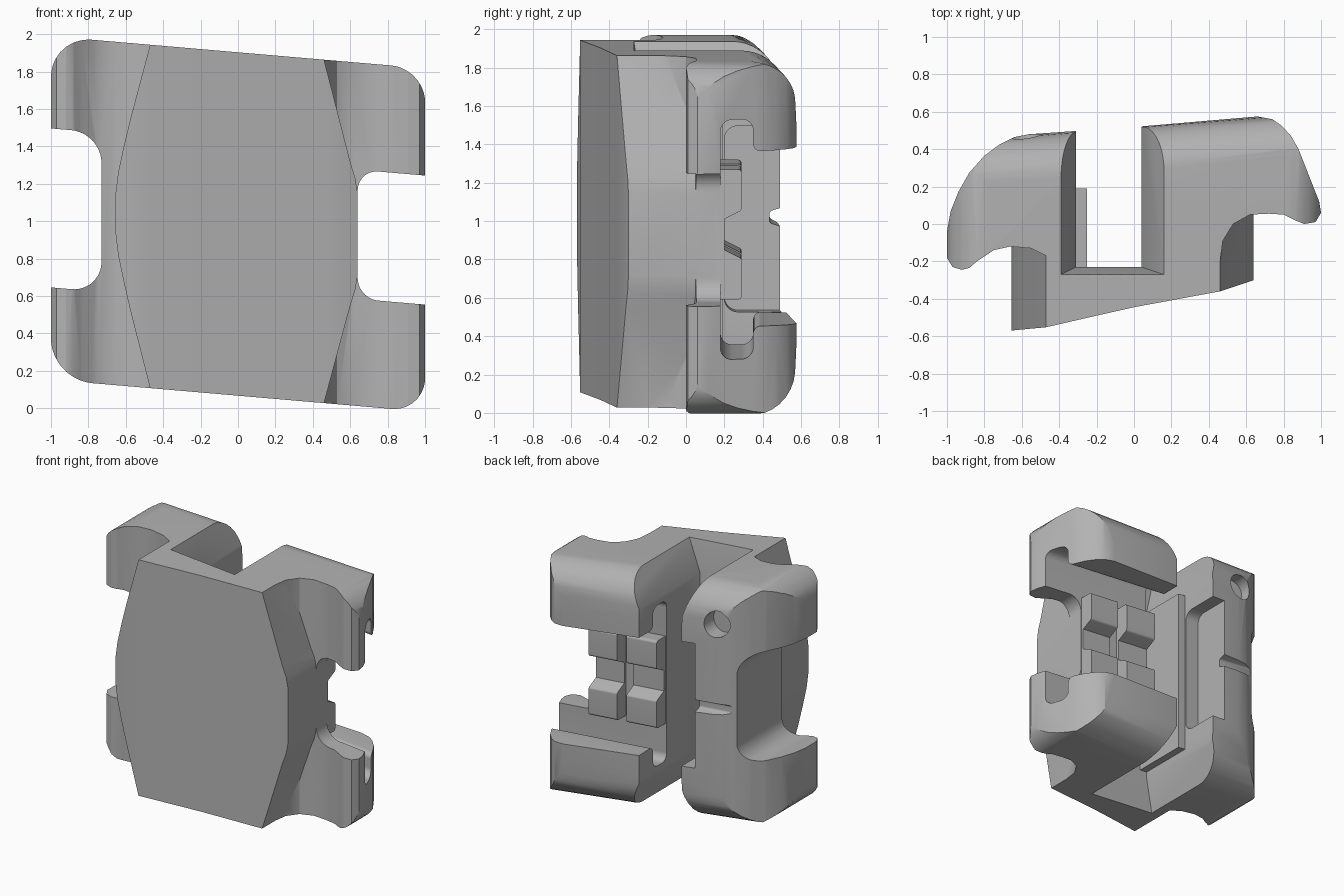
import bpy, bmesh, math
from mathutils import Vector, Matrix

if "Cube" in bpy.data.objects:
    bpy.data.objects.remove(bpy.data.objects["Cube"], do_unlink=True)

MID, HALF = 0.985, 0.918      # vertical centre and half height before the slant
LOW, TOP = MID - HALF, MID + HALF
SLANT = -0.086                # the whole part leans along x

steel = bpy.data.materials.new("brushed_grey")
steel.use_nodes = True
steel.diffuse_color = (0.45, 0.45, 0.45, 1)
steel.node_tree.nodes["Principled BSDF"].inputs["Base Color"].default_value = (0.45, 0.45, 0.45, 1)


def finish(name, bm):
    bmesh.ops.recalc_face_normals(bm, faces=bm.faces)
    mesh = bpy.data.meshes.new(name)
    bm.to_mesh(mesh)
    bm.free()
    mesh.materials.append(steel)
    obj = bpy.data.objects.new(name, mesh)
    bpy.context.collection.objects.link(obj)
    return obj


def rounded(points, steps=9):
    """Fillet each (a, b, radius) corner; plain (a, b) corners stay sharp."""
    out = []
    for i, p in enumerate(points):
        c = Vector(p[:2])
        if len(p) == 2:
            out.append(c)
            continue
        u = (Vector(points[i - 1][:2]) - c).normalized()
        v = (Vector(points[(i + 1) % len(points)][:2]) - c).normalized()
        half = u.angle(v) / 2
        centre = c + (u + v).normalized() * (p[2] / math.sin(half))
        reach = p[2] / math.tan(half)
        a, b = c + u * reach - centre, c + v * reach - centre
        for k in range(steps + 1):
            out.append(centre + a.lerp(b, k / steps).normalized() * p[2])
    return out


def loft(name, sections):
    bm = bmesh.new()
    rings = [[bm.verts.new(p) for p in ring] for ring in sections]
    n = len(rings[0])
    for r, s in zip(rings, rings[1:]):
        for i in range(n):
            bm.faces.new((r[i], r[(i + 1) % n], s[(i + 1) % n], s[i]))
    bm.faces.new(rings[0])
    bm.faces.new(rings[-1])
    return finish(name, bm)


def prism(name, points, axis, lo, hi, skew=0):
    place = {"x": lambda p, h: (h, p[0] + skew * h, p[1]),
             "y": lambda p, h: (p[0], h, p[1]),
             "z": lambda p, h: (p[0], p[1], h)}[axis]
    pts = rounded(points)
    return loft(name, [[place(p, h) for p in pts] for h in (lo, hi)])


def box(name, x, y, z):
    return prism(name, [(x[0], y[0]), (x[1], y[0]), (x[1], y[1]), (x[0], y[1])], "z", *z)


def combine(obj, operation, other):
    mod = obj.modifiers.new("cut", "BOOLEAN")
    mod.operation, mod.solver, mod.object = operation, "EXACT", other
    bpy.context.view_layer.objects.active = obj
    bpy.ops.object.modifier_apply(modifier=mod.name)
    bpy.data.objects.remove(other, do_unlink=True)


def mirrored(half):
    """Complete an outline given from its lower half, mirrored about MID."""
    return half + [(p[0], 2 * MID - p[1], *p[2:]) for p in reversed(half)]


# Wings: plan outline with hooked tips
left_hook = [(-0.4, -0.25), (-0.47, -0.17), (-0.55, -0.13), (-0.66, -0.12), (-0.75, -0.14),
             (-0.84, -0.2), (-0.88, -0.235), (-0.92, -0.245), (-0.97, -0.23), (-1, -0.18),
             (-1, -0.04), (-0.98, 0.07), (-0.94, 0.17), (-0.88, 0.275), (-0.8, 0.365),
             (-0.72, 0.425), (-0.64, 0.465), (-0.56, 0.48)]
right_hook = [(0.04, 0.522), (0.66, 0.575), (0.74, 0.56), (0.79, 0.525), (0.84, 0.47),
              (0.88, 0.4), (0.99, 0.12), (1, 0.06), (0.97, 0.01), (0.91, 0), (0.86, 0.02),
              (0.8, 0.05), (0.72, 0.055), (0.62, 0.05), (0.53, 0), (0.475, -0.09),
              (0.46, -0.2), (0.4, -0.25)]
body = prism("bracket_body", left_hook + right_hook, "z", LOW - 0.1, TOP + 0.1)

# Wings: front outline with rounded corners and a notch on each side
right_edge = [(1, LOW, 0.18), (1, 0.64), (0.64, 0.64, 0.11)]
left_edge = [(-1, LOW, 0.22), (-1, 0.56), (-0.73, 0.56, 0.16)]
front_outline = mirrored(right_edge) + list(reversed(mirrored(left_edge)))
combine(body, "INTERSECT", prism("front_outline", front_outline, "y", -1, 1))

# Wings: side outline, rounded at the back
side_outline = mirrored([(-1, LOW), (0.5, LOW, 0.24), (0.535, MID - 0.4)])
combine(body, "INTERSECT", prism("side_outline", side_outline, "x", -1.2, 1.2, 0.08))

# Barrel-shaped base pad with a sloping front
left_pad = [(-0.47, LOW), (-0.575, 0.47), (-0.61, 0.62), (-0.64, 0.76), (-0.655, 0.88)]
right_pad = [(0.46, LOW), (0.6, 0.6), (0.628, 0.69), (0.64, 0.77)]
pad = prism("base_pad", mirrored(right_pad) + list(reversed(mirrored(left_pad))), "y", -1, 0.15)
slope = [(-0.8, -0.585), (-0.66, -0.57), (-0.47, -0.552), (-0.2, -0.49), (0, -0.445),
         (0.46, -0.36), (0.64, -0.3), (0.8, -0.25), (0.8, 0.4), (-0.8, 0.4)]
combine(pad, "INTERSECT", prism("pad_slope", slope, "z", -1, 3))
combine(body, "UNION", pad)

# Vertical slot, flared at both ends
FLARE = 0.24


def slot_section(z, flare):
    l, r, f = -0.31 - 0.08 * flare, 0.04 + 0.12 * flare, -0.23 - 0.04 * flare
    return [(l, f, z), (r, f, z), (r, 1, z), (l, 1, z)]


combine(body, "DIFFERENCE", loft("slot_cutter", [
    slot_section(LOW - FLARE, 2), slot_section(LOW + FLARE, 0),
    slot_section(TOP - FLARE, 0), slot_section(TOP + FLARE, 2)]))

# Clip pocket running through the left wing pair
pocket = mirrored([(0.18, 0.36, 0.06), (0.35, 0.36, 0.06), (0.35, 0.53, 0.04), (0.9, 0.52)])
combine(body, "DIFFERENCE", prism("pocket_cutter", pocket, "x", -0.1, 1.3))

# Recess and small groove on the connecting bar
recess = mirrored([(0.2, 0.5, 0.07), (0.9, 0.5)])
combine(body, "DIFFERENCE", prism("recess_cutter", recess, "x", -0.42, -0.1))
groove = mirrored([(0.6, MID - 0.12), (0.5, MID - 0.05), (0.435, MID - 0.03, 0.02)])
combine(body, "DIFFERENCE", prism("groove_cutter", groove, "x", -1, -0.2))

# Round dimple in the upper right wing
bm = bmesh.new()
bmesh.ops.create_cone(bm, cap_ends=True, segments=32, radius1=0.1, radius2=0.1, depth=0.3,
                      matrix=Matrix.Translation((-0.59, 0.51, 1.64)) @ Matrix.Rotation(math.pi / 2, 4, "X"))
combine(body, "DIFFERENCE", finish("dimple_cutter", bm))

# Ledge beside the slot and the clip blocks on the pocket floor
parts = [body, box("slot_ledge", (-0.36, -0.25), (-0.25, 0.19), (0.36, 1.61))]
block = mirrored([(0.15, 0.645), (0.29, 0.645, 0.02), (0.29, 0.86, 0.02), (0.2, 0.905)])
for name, lo, hi in (("inner_clip_block", 0.05, 0.31), ("outer_clip_block", 0.39, 0.635)):
    parts.append(prism(name, block, "x", lo, hi))

# Lean every part and shade it
shear = Matrix.Identity(4)
shear[2][0] = SLANT
for obj in parts:
    obj.data.transform(shear)
    bpy.ops.object.select_all(action="DESELECT")
    obj.select_set(True)
    bpy.context.view_layer.objects.active = obj
    bpy.ops.object.shade_smooth_by_angle(angle=math.radians(28))
